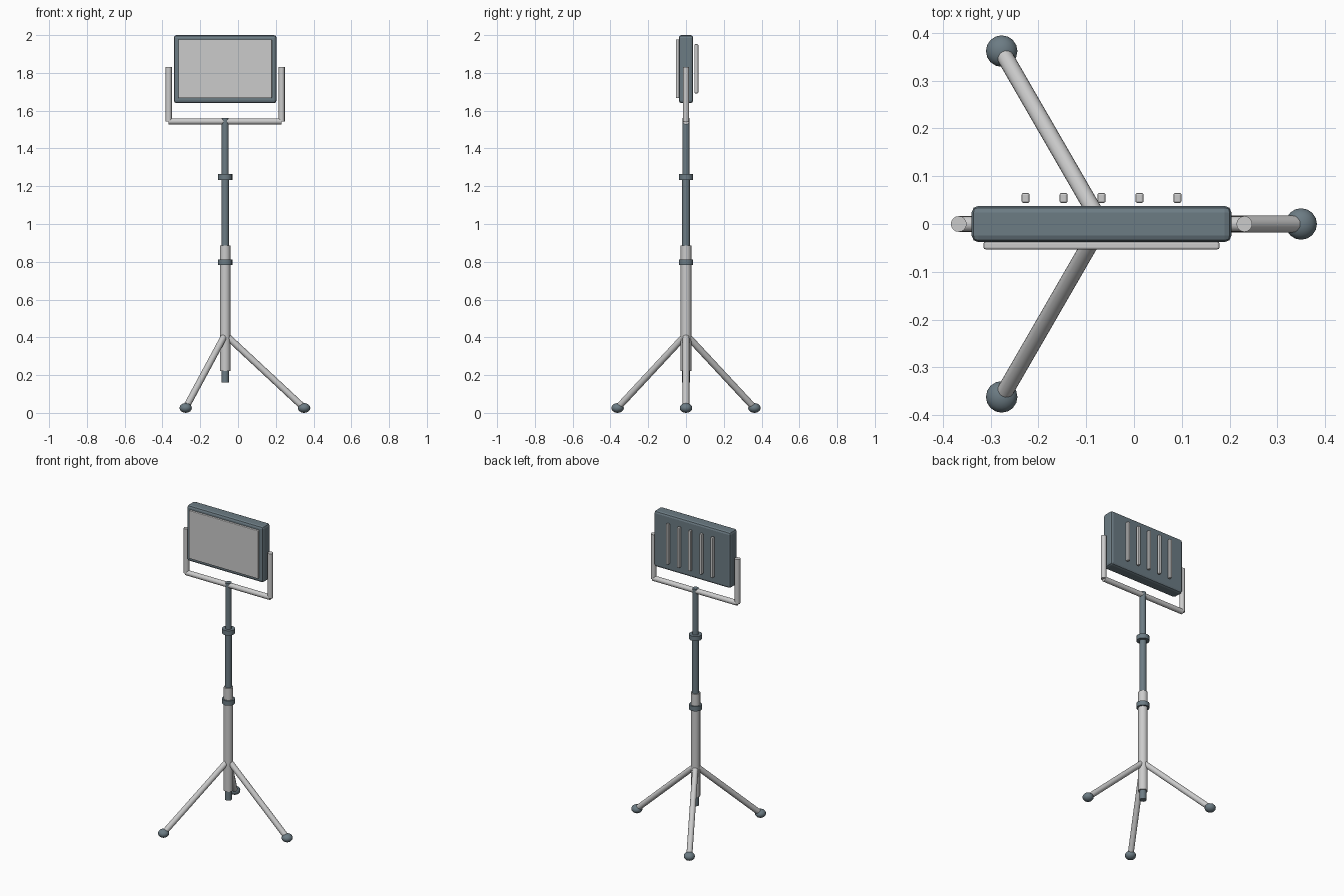
import bpy, math
from mathutils import Vector

if "Cube" in bpy.data.objects:
    bpy.data.objects.remove(bpy.data.objects["Cube"])

CX = -0.068  # pole axis

dark = bpy.data.materials.new("dark_slate")
dark.diffuse_color = (0.15, 0.2, 0.23, 1)
dark.use_nodes = True
dark.node_tree.nodes["Principled BSDF"].inputs["Base Color"].default_value = dark.diffuse_color


def finish(ob, name, mat=None):
    ob.name = name
    if mat:
        ob.data.materials.append(mat)
    return ob


def rod(name, a, b, r, sides=16, mat=None):
    a, b = Vector(a), Vector(b)
    d = b - a
    bpy.ops.mesh.primitive_cylinder_add(vertices=sides, radius=r, depth=d.length, location=(a + b) / 2)
    ob = bpy.context.object
    ob.rotation_euler = d.to_track_quat('Z', 'Y').to_euler()
    bpy.ops.object.shade_smooth_by_angle(angle=math.radians(35))
    return finish(ob, name, mat)


def box(name, lo, hi, bevel, mat=None):
    lo, hi = Vector(lo), Vector(hi)
    bpy.ops.mesh.primitive_cube_add(size=1, location=(lo + hi) / 2)
    ob = bpy.context.object
    ob.scale = hi - lo
    bpy.ops.object.transform_apply(location=False, rotation=False, scale=True)
    m = ob.modifiers.new("bevel", 'BEVEL')
    m.width = bevel
    m.segments = 2
    return finish(ob, name, mat)


# Telescopic pole
rod("outer_tube", (CX, 0, 0.222), (CX, 0, 0.887), 0.028)
rod("inner_tube", (CX, 0, 0.162), (CX, 0, 1.25), 0.0205, mat=dark)
rod("top_tube", (CX, 0, 1.24), (CX, 0, 1.56), 0.019, mat=dark)
for name, z in (("lower_collar", 0.797), ("upper_collar", 1.249)):
    rod(name, (CX, 0, z - 0.015), (CX, 0, z + 0.015), 0.038, mat=dark)

# Tripod legs with flattened ball feet
for i in range(3):
    a = math.radians(120 * i)
    foot = (CX + 0.418 * math.cos(a), 0.418 * math.sin(a), 0.026)
    rod(f"leg_{i}", (CX, 0, 0.415), foot, 0.0175)
    bpy.ops.mesh.primitive_uv_sphere_add(segments=16, ring_count=8, radius=1, location=foot)
    ob = bpy.context.object
    ob.scale = (0.033, 0.033, 0.026)
    bpy.ops.object.shade_smooth_by_angle(angle=math.radians(35))
    finish(ob, f"foot_{i}", dark)

# Yoke bracket
rod("yoke_bar", (CX - 0.299, 0, 1.543), (CX + 0.299, 0, 1.543), 0.0165)
for name, s in (("left", -1), ("right", 1)):
    x = CX + s * 0.299
    rod(f"yoke_arm_{name}", (x, 0, 1.542), (x, 0, 1.83), 0.0165)

# Lamp housing, front lens and rear cooling fins
box("lamp_housing", (CX - 0.272, -0.038, 1.64), (CX + 0.272, 0.038, 2.0), 0.014, dark)
box("lens_panel", (CX - 0.247, -0.053, 1.667), (CX + 0.247, -0.037, 1.977), 0.004)
for i in range(5):
    x = CX + (i - 2) * 0.0795
    box(f"cooling_fin_{i}", (x - 0.0085, 0.044, 1.692), (x + 0.0085, 0.065, 1.952), 0.004)
